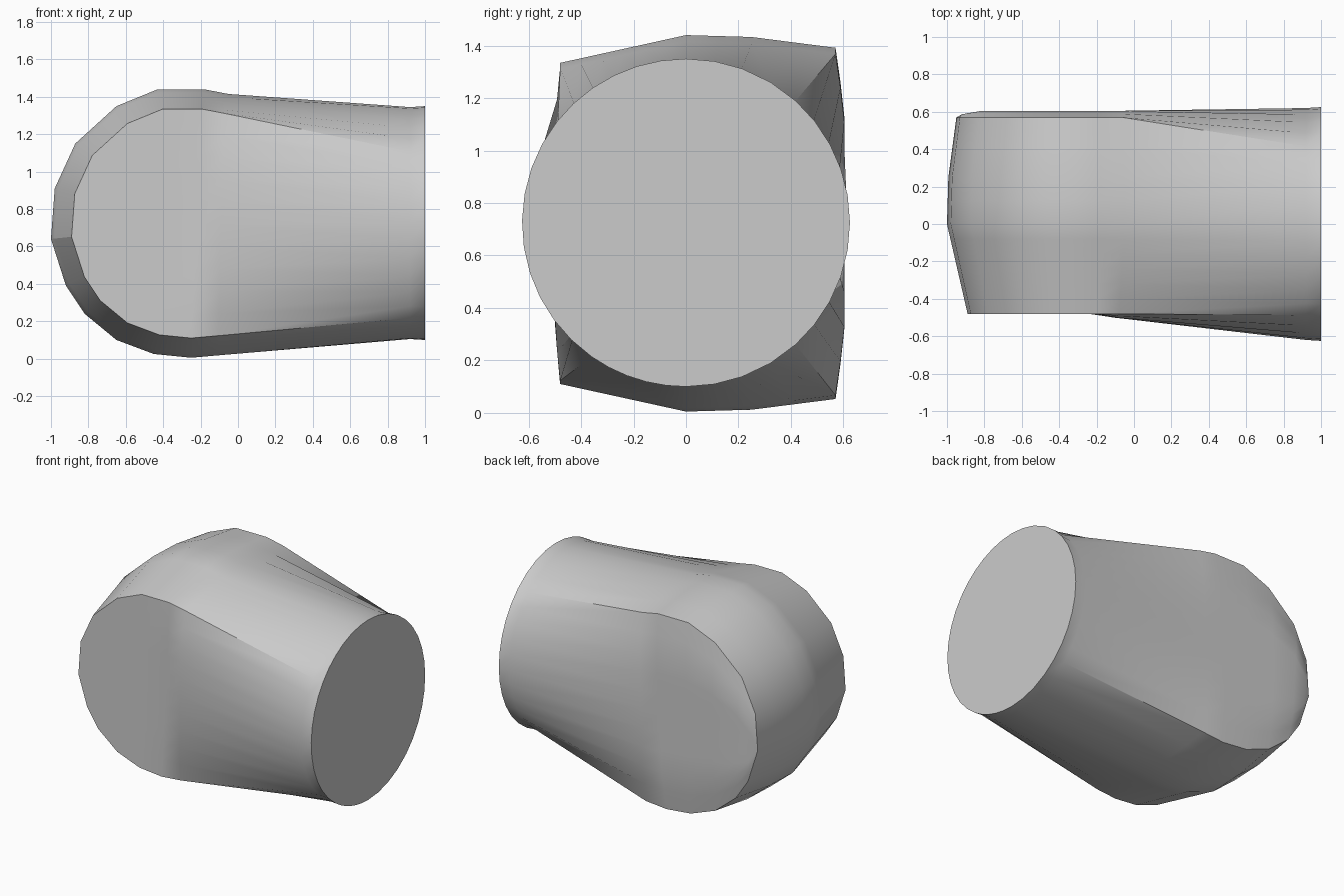
import bpy, bmesh, math
from mathutils import Vector

cube = bpy.data.objects.get("Cube")
if cube:
    bpy.data.objects.remove(cube, do_unlink=True)

grey = bpy.data.materials.new("plain grey")
grey.use_nodes = True
colour = (0.6, 0.6, 0.6, 1)
grey.diffuse_color = colour
grey.node_tree.nodes["Principled BSDF"].inputs["Base Color"].default_value = colour

# Rounded head outline (x, z), from the far tip towards the neck
UPPER = [(-1, .64), (-.98, .91), (-.87, 1.15), (-.65, 1.35), (-.43, 1.44), (-.18, 1.44), (-.05, 1.415)]
LOWER = [(-1, .64), (-.92, .39), (-.82, .24), (-.65, .10), (-.45, .025), (-.25, .005), (-.08, .02)]
CENTRE = Vector((-.25, .72))
# Depth and scale of the outline, front to back
RINGS = [(-.48, .853), (0, 1), (.25, .99), (.57, .933)]
# Angles where the section corners meet the round neck, and steps between them
ANGLES = [-52, 0, 20, 42, 138, 160, 180, 215, 308]
STEPS = [6, 2, 2, 10, 2, 2, 5, 10]
NECK_Z, NECK_R = .725, .625


def corner(point, ring):
    y, scale = ring
    p = CENTRE + (Vector(point) - CENTRE) * scale
    return Vector((p.x, y, p.y))


def head_section(k):
    """Closed loop: over the top, down the back, under, up the front."""
    keys = [corner(UPPER[k], r) for r in RINGS]
    keys += [corner(LOWER[k], r) for r in reversed(RINGS)]
    keys.append(keys[0])
    loop = []
    for s, n in enumerate(STEPS):
        for i in range(n):
            t = i / n
            p = keys[s].lerp(keys[s + 1], t)
            swell = min(1, 6 * t * (1 - t))
            if s == 3:                       # gently domed back
                p.y += .035 * swell * min(1, k / 2)
            elif s == 7 and k == len(UPPER) - 1:   # front swells into neck
                p.y -= .022 * swell
            loop.append(p)
    return loop


def neck_section(x, radius):
    loop = []
    for s, n in enumerate(STEPS):
        for i in range(n):
            a = math.radians(ANGLES[s] + (ANGLES[s + 1] - ANGLES[s]) * i / n)
            loop.append(Vector((x, radius * math.sin(a), NECK_Z + radius * math.cos(a))))
    return loop


# Loft the head into the neck
sections = [head_section(k) for k in range(len(UPPER))]
sections += [neck_section(.92, NECK_R - .005), neck_section(1, NECK_R)]
bm = bmesh.new()
loops = [[bm.verts.new(p) for p in s] for s in sections]
count = sum(STEPS)
for a, b in zip(loops, loops[1:]):
    for i in range(count):
        j = (i + 1) % count
        bm.faces.new((a[i], a[j], b[j], b[i]))
bm.faces.new(loops[-1])                      # flat neck end
bmesh.ops.remove_doubles(bm, verts=bm.verts, dist=.0005)
bmesh.ops.recalc_face_normals(bm, faces=bm.faces)

mesh = bpy.data.meshes.new("elbow_body")
bm.to_mesh(mesh)
bm.free()
mesh.materials.append(grey)
body = bpy.data.objects.new("elbow_body", mesh)
bpy.context.collection.objects.link(body)
bpy.ops.object.select_all(action='DESELECT')
body.select_set(True)
bpy.context.view_layer.objects.active = body
bpy.ops.object.shade_smooth_by_angle(angle=math.radians(32))
